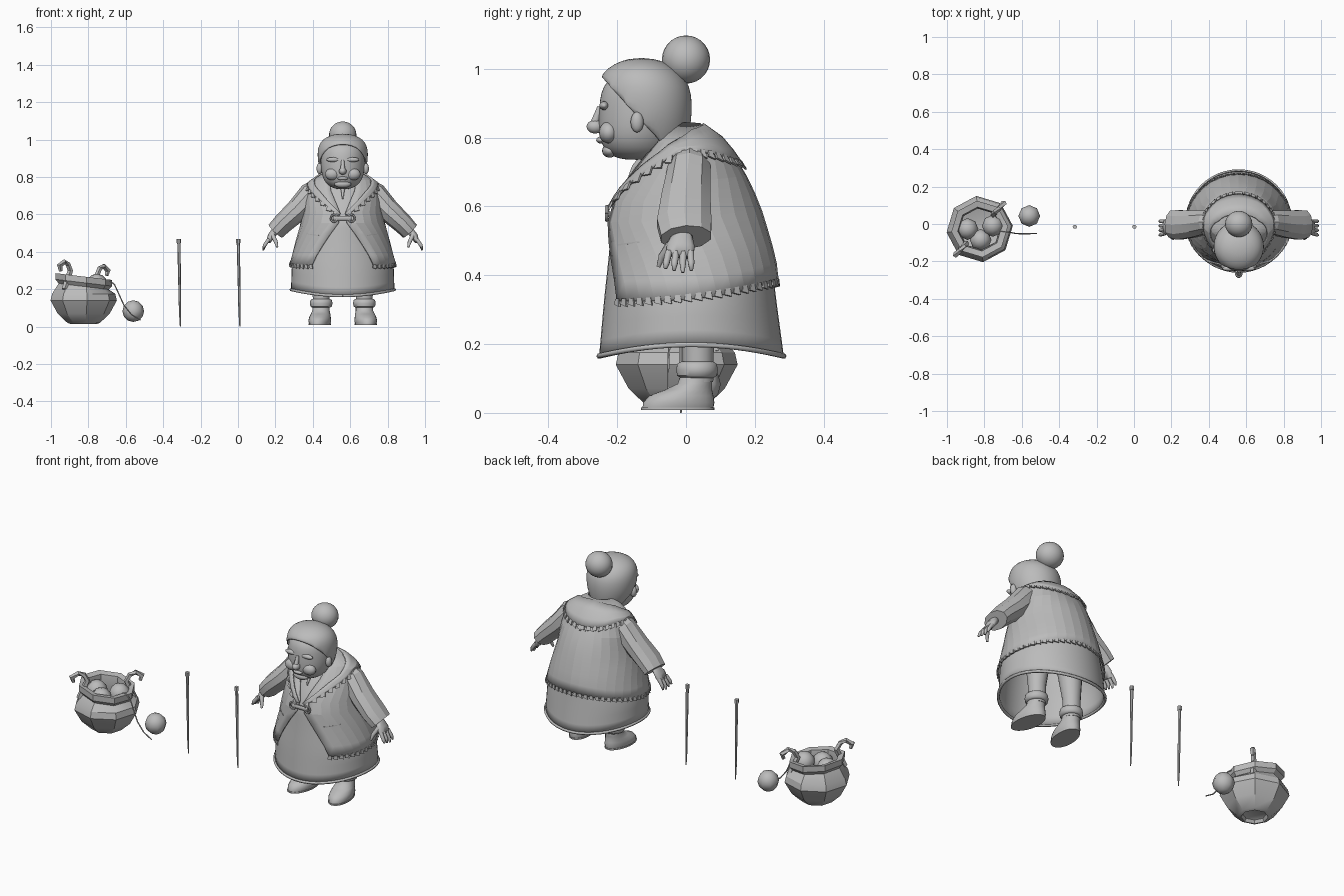
import bpy, bmesh, math
from mathutils import Vector, Matrix

if "Cube" in bpy.data.objects:
    bpy.data.objects.remove(bpy.data.objects["Cube"])

CX = 0.56          # figure centre line
TAU = 2 * math.pi

clay = bpy.data.materials.new("grey_clay")
clay.use_nodes = True
GREY = (0.5, 0.5, 0.5, 1)
clay.diffuse_color = GREY
clay.node_tree.nodes["Principled BSDF"].inputs["Base Color"].default_value = GREY


def finish(name, bm, smooth=None, thick=0, sub=0):
    bmesh.ops.recalc_face_normals(bm, faces=bm.faces)
    me = bpy.data.meshes.new(name)
    bm.to_mesh(me)
    bm.free()
    me.materials.append(clay)
    ob = bpy.data.objects.new(name, me)
    bpy.context.collection.objects.link(ob)
    if smooth:
        bpy.ops.object.select_all(action='DESELECT')
        ob.select_set(True)
        bpy.context.view_layer.objects.active = ob
        bpy.ops.object.shade_smooth_by_angle(angle=math.radians(smooth))
    if thick:
        m = ob.modifiers.new("thickness", 'SOLIDIFY')
        m.thickness, m.offset = thick, 0
    if sub:
        ob.modifiers.new("rounding", 'SUBSURF').levels = sub
        ob.modifiers["rounding"].render_levels = sub
    return ob


def skin(rows, closed=True, caps=True):
    """Join rows of points with quads."""
    bm = bmesh.new()
    vs = [[bm.verts.new(p) for p in row] for row in rows]
    n = len(rows[0])
    for a, b in zip(vs, vs[1:]):
        for j in range(n if closed else n - 1):
            k = (j + 1) % n
            bm.faces.new((a[j], a[k], b[k], b[j]))
    if caps:
        bm.faces.new(vs[0])
        bm.faces.new(vs[-1])
    return bm


def ring(z, front, back, hw, cx=CX, n=24, spin=0.0):
    mid, ry = (front + back) / 2, (back - front) / 2
    return [Vector((cx + hw * math.sin(spin + TAU * j / n),
                    mid - ry * math.cos(spin + TAU * j / n), z)) for j in range(n)]


def tube(name, pts, radii, n=8, ref=(0, 1, 0), smooth=50):
    """Sweep an ellipse along a path; a radius may be (along ref, across)."""
    pts, rows = [Vector(p) for p in pts], []
    for i, p in enumerate(pts):
        d = (pts[min(i + 1, len(pts) - 1)] - pts[max(i - 1, 0)]).normalized()
        u = Vector(ref)
        u = (u - d * u.dot(d)).normalized()
        v = d.cross(u)
        r = radii[i] if isinstance(radii, list) else radii
        a, b = r if isinstance(r, tuple) else (r, r)
        rows.append([p + u * a * math.cos(TAU * (j + .5) / n) + v * b * math.sin(TAU * (j + .5) / n)
                     for j in range(n)])
    return finish(name, skin(rows), smooth)


def ball(name, c, r, seg=16, rings=10):
    bm = bmesh.new()
    mat = Matrix.Translation(c) @ Matrix.Diagonal((*r, 1))
    bmesh.ops.create_uvsphere(bm, u_segments=seg, v_segments=rings, radius=1, matrix=mat)
    return finish(name, bm, 80)


def look(table, z):
    """Linear lookup in rows keyed by their first value."""
    z = min(max(z, table[0][0]), table[-1][0])
    for a, b in zip(table, table[1:]):
        if z <= b[0]:
            w = (z - a[0]) / (b[0] - a[0])
            return [p + (q - p) * w for p, q in zip(a, b)]


# Torso surface: height, front, back, half width
BODY = [(.16, -.253, .285, .278), (.33, -.238, .262, .272), (.45, -.225, .248, .24),
        (.58, -.213, .21, .205), (.66, -.175, .178, .195), (.72, -.135, .145, .185),
        (.77, -.095, .11, .165), (.81, -.07, .075, .11), (.845, -.05, .02, .05)]
GAP = [(.33, .16), (.4, .125), (.5, .06), (.57, .01), (.62, .015), (.7, .05), (.77, .075), (.84, .04)]


def torso(t, z, off=0.0):
    _, f, b, hw = look(BODY, z)
    return Vector((CX + (hw + off) * math.sin(t),
                   (f + b) / 2 - ((b - f) / 2 + off) * math.cos(t), z))


def hem(t):
    return .325 + .06 * ((1 - math.cos(t)) / 2) ** 2


def dress_hem(t):
    return .165 + .033 * math.sin(t) ** 2


# Dress with rolled hem
N = 48
rows = []
for k in range(15):
    rows.append([torso(t, dress_hem(t) + (.8 - dress_hem(t)) * k / 14, -.004)
                 for t in (TAU * j / N for j in range(N))])
finish("dress", skin(rows, caps=False), 60, thick=.008)
tube("dress_hem", [torso(TAU * j / N, dress_hem(TAU * j / N)) for j in range(N + 1)],
     .008, n=6, ref=(0, 0, 1), smooth=70)

# Open-fronted jacket
rows = []
for k in range(10):
    row = []
    for j in range(29):
        u = j / 28
        z = hem(TAU * u) + (.84 - hem(TAU * u)) * k / 9
        g = math.asin(min(.95, look(GAP, z)[1] / look(BODY, z)[3]))
        row.append(torso(g + u * (TAU - 2 * g), z, .01))
    rows.append(row)
finish("jacket", skin(rows, closed=False, caps=False), 8, thick=.008)

# Shawl collar: angle, outer height, inner angle, inner height
COLLAR = [(7, .595, 3, .605), (30, .665, 18, .66), (58, .725, 35, .72), (85, .765, 62, .78),
          (120, .755, 100, .82), (150, .735, 140, .832), (180, .725, 180, .84)]
half = [look(COLLAR, 7 + 173 * i / 18) for i in range(19)]
arc = [[math.radians(a), zo, math.radians(b), zi] for a, zo, b, zi in half]
arc += [[TAU - a, zo, TAU - b, zi] for a, zo, b, zi in reversed(arc[:-1])]
rows = [[torso(c[0] + (c[2] - c[0]) * w, c[1] + (c[3] - c[1]) * w, .02) for c in arc]
        for w in (0, .33, .66, 1)]
finish("collar", skin(rows, closed=False, caps=False), 15, thick=.008)


def fringe(name, path, off, drop):
    """Flared teeth hanging from a path of (angle, height)."""
    bm = bmesh.new()
    for (t0, z0), (t1, z1) in zip(path[::2], path[1::2]):
        e = (t1 - t0) * .3
        quad = [(t0, z0 + .006), (t1, z1 + .006), (t1 + e, z1 - drop), (t0 - e, z0 - drop * .6)]
        bm.faces.new([bm.verts.new(torso(t, z, off)) for t, z in quad])
    finish(name, bm, thick=.006)


steps = [math.radians(35 + 290 * i / 89) for i in range(90)]
fringe("jacket_fringe", [(t, hem(t)) for t in steps], .013, .018)
edge = [(math.radians(7 + 173 * i / 35), look(COLLAR, 7 + 173 * i / 35)[1]) for i in range(36)]
fringe("collar_fringe_left", edge, .023, .018)
fringe("collar_fringe_right", [(TAU - t, z) for t, z in edge], .023, .018)

# Clasp and neck ribbon
tube("clasp_bar", [(CX - .05, -.228, .58), (CX + .05, -.228, .58)], (.008, .012))
for s in (-1, 1):
    loop = [(CX + s * .047 + .017 * math.cos(TAU * i / 12), -.23, .58 + .019 * math.sin(TAU * i / 12))
            for i in range(13)]
    tube("clasp_loop", loop, .006, n=6)
tube("neck_ribbon", [(CX, -.13, .735), (CX, -.15, .715), (CX, -.165, .685)], [.012, .008, .004])

# Head, hair and bun
tube("neck", [(CX, -.03, .72), (CX, -.09, .80)], .062, n=16)
FACE = [(.735, -.18, -.09, .03), (.745, -.215, -.06, .065), (.77, -.243, -.045, .095),
        (.81, -.255, -.025, .113), (.86, -.255, -.012, .119), (.91, -.252, -.005, .119),
        (.95, -.243, -.015, .113), (.985, -.21, -.04, .09), (1.0, -.17, -.08, .05)]
finish("head", skin([ring(*r) for r in FACE]), 80, sub=1)
HAIR = [(.76, -.18, -.01, .07), (.80, -.22, .002, .1), (.85, -.24, .011, .122),
        (.9, -.25, .014, .131), (.95, -.25, .007, .13), (.985, -.238, -.018, .116),
        (1.01, -.21, -.048, .087), (1.027, -.16, -.10, .035)]
bm = skin([ring(*r, n=32) for r in HAIR])
bmesh.ops.bisect_plane(bm, geom=bm.verts[:] + bm.edges[:] + bm.faces[:],
                       plane_co=(CX, -.24, .97), plane_no=(0, .74, .67), clear_inner=True)
finish("hair", bm, 80, thick=.01, sub=1)
ball("hair_bun", (CX, 0, 1.027), (.073, .07, .07), 24, 14)
ball("nose", (CX, -.264, .832), (.02, .025, .02))
tube("nose_bridge", [(CX, -.25, .89), (CX, -.258, .865), (CX, -.268, .835)], [.008, .011, .014], smooth=80)
ball("lips", (CX, -.248, .793), (.028, .013, .01))
ball("chin", (CX, -.222, .762), (.045, .022, .02))

for s in (-1, 1):
    side = "left" if s > 0 else "right"
    X = lambda x: CX + s * x
    ball(side + "_ear", (X(.124), -.142, .845), (.016, .019, .03))
    ball(side + "_cheek", (X(.055), -.225, .815), (.04, .028, .032))
    ball(side + "_brow", (X(.05), -.238, .893), (.038, .014, .013))

    # Sleeve and cuff edge
    tube(side + "_sleeve",
         [(X(.12), .012, .745), (X(.165), .01, .705), (X(.245), 0, .62), (X(.32), -.005, .552), (X(.36), 0, .51)],
         [(.05, .055), (.065, .072), (.075, .062), (.083, .055), (.076, .05)], n=10, smooth=20)
    # Hand
    tube(side + "_palm", [(X(.355), -.01, .52), (X(.382), -.015, .485), (X(.397), -.02, .455)],
         [(.028, .02), (.042, .02), (.04, .013)], n=12, smooth=80)
    for i in range(4):
        y = -.05 + i * .021
        tip = .408 + .006 * abs(i - 2)
        tube(side + "_finger", [(X(.395), y, .468), (X(.418), y * 1.15, .435), (X(.425), y * 1.2, tip)],
             [.011, .01, .005], smooth=80)
    tube(side + "_thumb", [(X(.375), -.045, .49), (X(.358), -.07, .455), (X(.35), -.08, .425)],
         [.013, .011, .006], smooth=80)

    # Pocket slit
    tube(side + "_pocket", [torso(s * math.radians(a), .475 + a * .0004, .012) for a in (32, 42, 54)],
         (.003, .004), n=4, ref=(0, 0, 1))

    # Leg, boot cuff, boot and sole
    tube(side + "_leg", [(X(.115), .035, .09), (X(.115), .035, .2), (X(.105), .03, .4)],
         [.045, .047, .07], n=16)
    turn = Matrix.Translation((X(.115), .035, 0)) @ Matrix.Rotation(s * .14, 4, 'Z') \
        @ Matrix.Translation((-X(.115), -.035, 0))
    shapes = {
        "_boot": [(.014, -.128, .08, .055), (.03, -.126, .083, .06), (.05, -.108, .08, .057),
                  (.068, -.06, .076, .052), (.085, -.025, .076, .047), (.115, -.013, .08, .046)],
        "_boot_cuff": [(.102, -.015, .08, .048), (.108, -.026, .09, .058), (.125, -.029, .093, .061),
                       (.142, -.026, .09, .058), (.149, -.015, .08, .048)],
        "_sole": [(.008, -.132, .083, .058), (.016, -.132, .083, .058)]}
    for part, table in shapes.items():
        finish(side + part, skin([ring(*r, cx=X(.115)) for r in table]), 50).data.transform(turn)

# Knitting needles
for x in (-.316, .002):
    tube("needle", [(x + .008, -.015, 0), (x + .006, -.015, .08), (x, -.015, .45)], [.003, .006, .009], n=6)
    tube("needle_head", [(x, -.015, .448), (x, -.015, .47)], .012, n=6)

# Eight-sided pot with a tilted flared rim
PX, PY = -.825, -.027
POT = [(.035, .05), (.03, .06), (.014, .07), (.02, .087), (.07, .14), (.14, .178), (.175, .17), (.215, .135),
       (.235, .152), (.268, .152), (.262, .118), (.21, .11), (.17, .12), (.15, .06)]
rows = [ring(z, PY - r, PY + r, r, cx=PX, n=8, spin=.1) for z, r in POT]
for p in (p for row in rows for p in row):
    if p.z > .2:
        p.z -= .12 * (p.x - PX)
finish("pot", skin(rows), 30)

# Hooked pot handles
HOOK = [(.15, .2), (.128, .25), (.105, .30), (.125, .335), (.155, .347), (.19, .325), (.18, .298)]
for s in (-1, 1):
    tube("pot_handle", [(PX + s * r * .68, PY + s * r * .73, z - .012 * (s + 1)) for r, z in HOOK],
         [.016, .016, .015, .014, .014, .016, .01], n=5, smooth=30)

# Yarn balls and loose strand
for c in ((-.89, -.027, .215), (-.755, -.01, .225), (-.82, -.085, .21), (-.56, .043, .083)):
    ball("yarn_ball", c, (.058, .058, .058), 8, 6)
tube("yarn_strand", [(-.75, -.03, .25), (-.69, -.04, .25), (-.66, -.045, .225), (-.635, -.05, .17),
                     (-.61, -.052, .115), (-.57, -.052, .065), (-.52, -.05, .035)], .0035, n=5)
